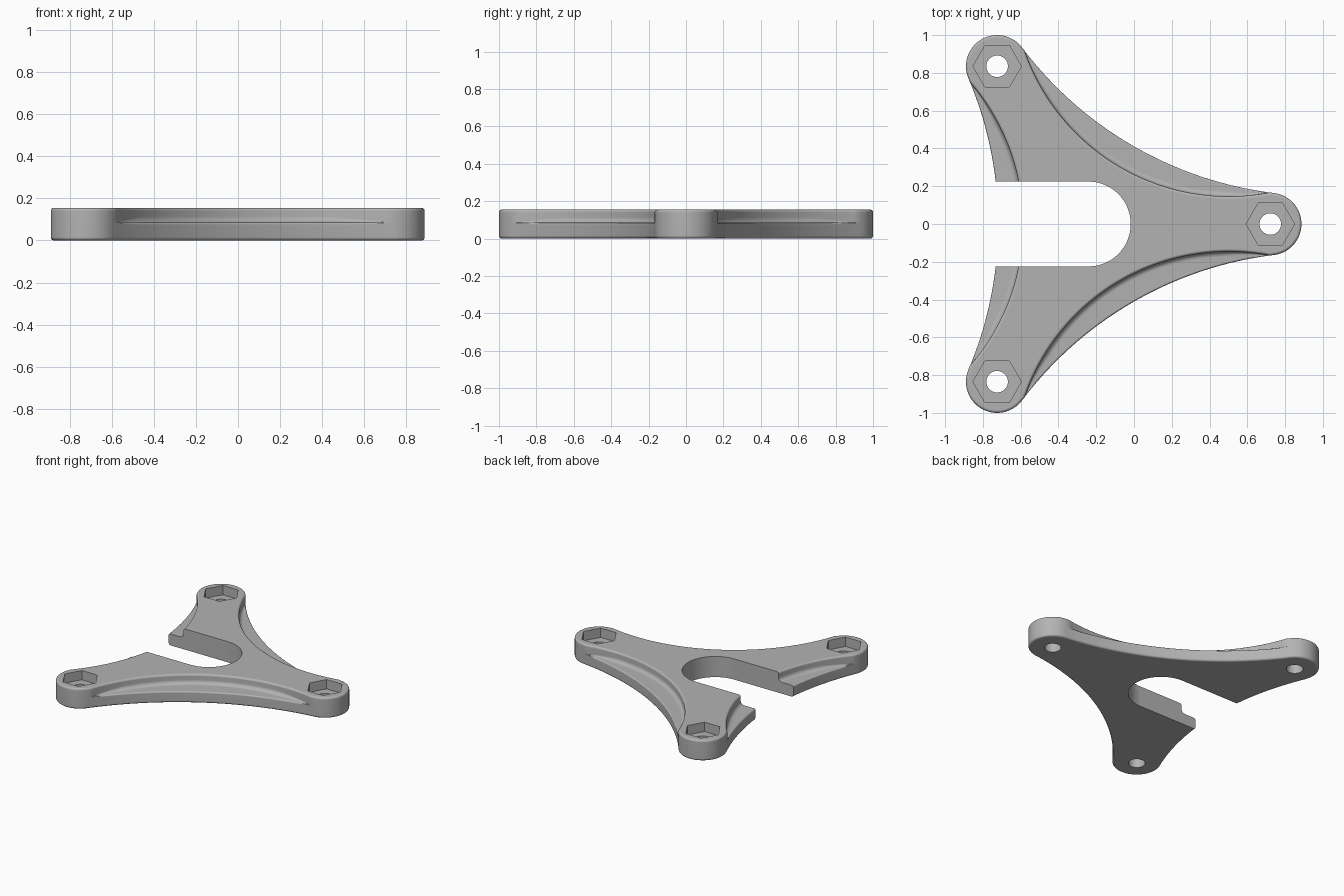
import bpy, bmesh, math
from mathutils import Vector, Matrix

if "Cube" in bpy.data.objects:
    bpy.data.objects.remove(bpy.data.objects["Cube"], do_unlink=True)

# Main dimensions
HEIGHT, LEDGE, BEVEL, FILLET = 0.155, 0.085, 0.015, 0.028
LOBE_R, HOLE_R, HEX_R, HEX_FLOOR = 0.165, 0.057, 0.128, 0.085
SLOT_R = 0.225
CENTRE = Vector((-0.2425, 0))
LOBE_A = Vector((-0.482, 0.835))
LOBE_B = Vector((-0.482, -0.835))
OUTER_C, INNER_C = Vector((-2.4475, 0)), Vector((-1.489, 0))
OUTER_R = (LOBE_A - OUTER_C).length - LOBE_R
INNER_R = (LOBE_A - INNER_C).length - LOBE_R

metal = bpy.data.materials.new("plain_grey")
metal.use_nodes = True
grey = (0.45, 0.45, 0.45, 1)
metal.diffuse_color = grey
metal.node_tree.nodes["Principled BSDF"].inputs["Base Color"].default_value = grey


def polar(c, r, a):
    return c + r * Vector((math.cos(a), math.sin(a)))


def ray_circle(p, n, c, r):
    """Both distances along the ray at which it crosses the circle."""
    m = p - c
    half = m.dot(n)
    disc = half * half - m.dot(m) + r * r
    return None if disc < 0 else (-half - math.sqrt(disc), -half + math.sqrt(disc))


def inner_point(p, n):
    """Where the raised part's wall stands, seen inward from the rim."""
    best = max(ray_circle(p, n, INNER_C, INNER_R))
    normal = (p + n * best - INNER_C).normalized()
    for lobe in (LOBE_A, LOBE_B):
        hit = ray_circle(p, n, lobe, LOBE_R)
        if hit and 0 <= hit[0] < best:
            best = hit[0]
            normal = (lobe - p - n * best).normalized()
    return best, normal


def stations():
    """Rim points for one third of the outline: a lobe, then a hollow arc."""
    d = LOBE_A - OUTER_C
    t = math.atan2(d.y, d.x)
    first, last = math.pi / 3 - t, math.pi + t
    for i in range(33):
        p = polar(LOBE_A, LOBE_R, first + (last - first) * i / 32)
        n = (LOBE_A - p).normalized()
        yield p, n, 0.0, n
    for i in range(1, 72):
        p = polar(OUTER_C, OUTER_R, t * (1 - i / 36))
        n = (p - OUTER_C).normalized()
        yield (p, n) + inner_point(p, n)


def section(p, n, w, m):
    """Vertical section at one station: rim, ledge, hollow fillet, top round."""
    q = p + n * w
    edge, f = min(0.01, w * 0.3), min(FILLET, w * 0.4)
    quarter = [math.pi / 8 * k for k in range(5)]
    pts = [(p + n * BEVEL * (1 - math.sin(a)), BEVEL * (1 - math.cos(a))) for a in quarter]
    pts += [(p + n * edge * (1 - math.cos(a)), LEDGE - edge * (1 - math.sin(a))) for a in quarter]
    pts += [(q - n * f * (1 - math.sin(a)), LEDGE + f * (1 - math.cos(a))) for a in quarter]
    pts += [(q + m * BEVEL * (1 - math.cos(a)), HEIGHT - BEVEL * (1 - math.sin(a))) for a in quarter]
    return pts


def finish(bm, name):
    mesh = bpy.data.meshes.new(name)
    bm.to_mesh(mesh)
    bm.free()
    mesh.materials.append(metal)
    ob = bpy.data.objects.new(name, mesh)
    bpy.context.collection.objects.link(ob)
    return ob


def prism(name, outline, z0, z1):
    bm = bmesh.new()
    face = bm.faces.new([bm.verts.new((p.x, p.y, z0)) for p in outline])
    top = bmesh.ops.extrude_face_region(bm, geom=[face])["geom"]
    bmesh.ops.translate(bm, vec=(0, 0, z1 - z0),
                        verts=[v for v in top if isinstance(v, bmesh.types.BMVert)])
    bmesh.ops.recalc_face_normals(bm, faces=bm.faces)
    return finish(bm, name)


# Three-armed plate with stepped sides
bm = bmesh.new()
columns = []
thirds = [section(*s) for s in stations()]
for k in range(3):
    turn = Matrix.Rotation(k * math.tau / 3, 2)
    for sec in thirds:
        columns.append([bm.verts.new((*(CENTRE + turn @ p), z)) for p, z in sec])
for a, b in zip(columns, columns[1:] + columns[:1]):
    for i in range(len(a) - 1):
        bm.faces.new((a[i], b[i], b[i + 1], a[i + 1]))
bm.faces.new([c[0] for c in reversed(columns)])
bm.faces.new([c[-1] for c in columns])
bmesh.ops.remove_doubles(bm, verts=bm.verts, dist=0.00002)
bmesh.ops.recalc_face_normals(bm, faces=bm.faces)
plate = finish(bm, "mounting_plate")

# Cutters: open slot, bolt holes and hexagonal nut pockets
slot = [polar(CENTRE, SLOT_R, math.pi * (i / 48 - 0.5)) for i in range(49)]
slot += [Vector((-1.2, SLOT_R)), Vector((-1.2, -SLOT_R))]
cutters = [prism("slot_cutter", slot, -0.1, 0.3)]
for k in range(3):
    c = CENTRE + Matrix.Rotation(k * math.tau / 3, 2) @ LOBE_A
    for name, r, n, z in (("hole_cutter", HOLE_R, 40, -0.1), ("pocket_cutter", HEX_R, 6, HEX_FLOOR)):
        cutters.append(prism(name, [polar(c, r, math.tau * i / n) for i in range(n)], z, 0.3))

bpy.ops.object.select_all(action="DESELECT")
plate.select_set(True)
bpy.context.view_layer.objects.active = plate
for cutter in cutters:
    mod = plate.modifiers.new("cut", "BOOLEAN")
    mod.operation, mod.solver, mod.object = "DIFFERENCE", "EXACT", cutter
    bpy.ops.object.modifier_apply(modifier=mod.name)
    bpy.data.objects.remove(cutter, do_unlink=True)

# Smooth rounds, crisp cut edges
bpy.ops.object.shade_smooth_by_angle(angle=math.radians(35))
weighted = plate.modifiers.new("flat_tops", "WEIGHTED_NORMAL")
weighted.keep_sharp = True
